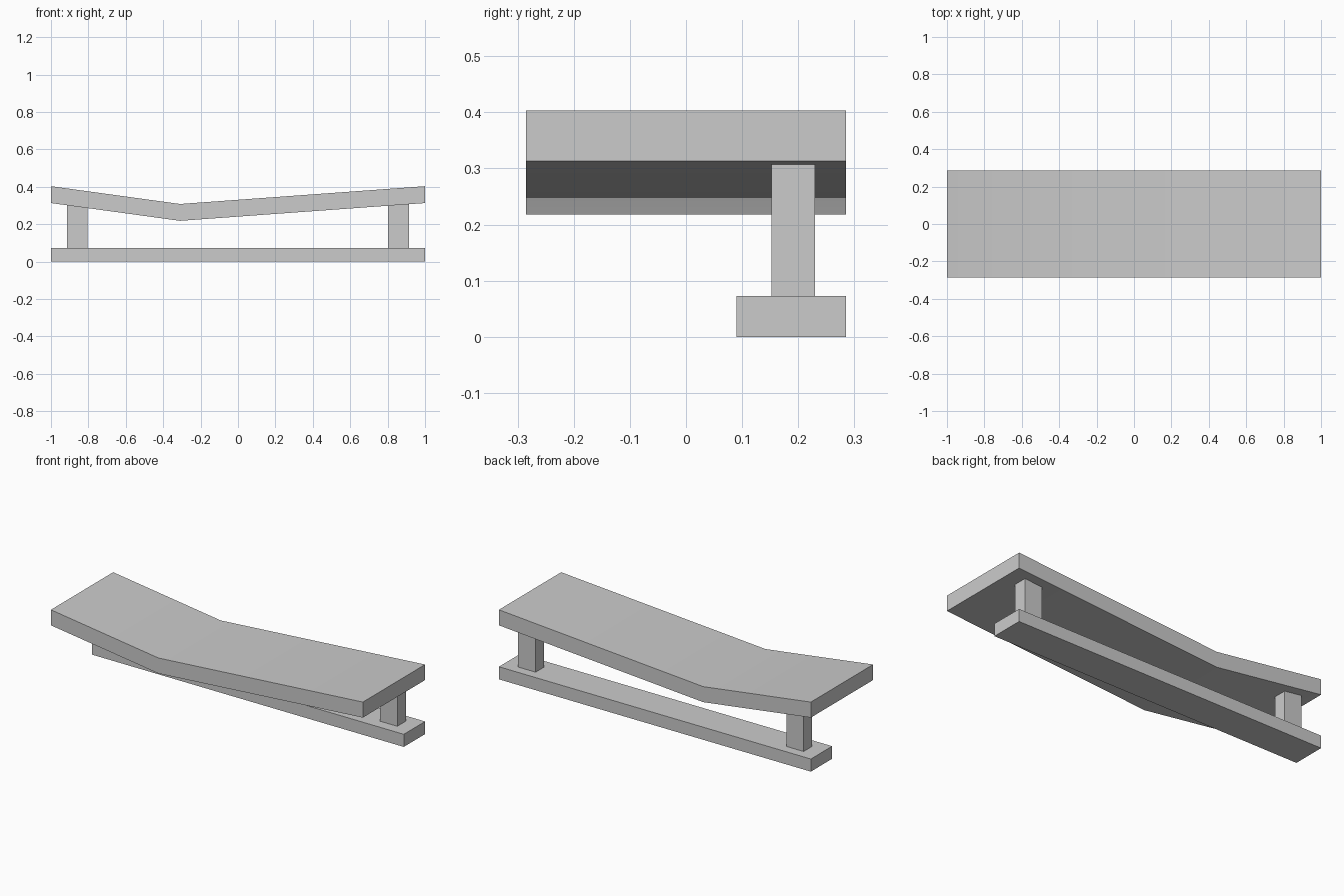
import bpy

cube = bpy.data.objects.get("Cube")
if cube:
    bpy.data.objects.remove(cube, do_unlink=True)

GREY = (0.6, 0.6, 0.6, 1.0)
mat = bpy.data.materials.new("light grey")
mat.use_nodes = True
mat.diffuse_color = GREY
mat.node_tree.nodes["Principled BSDF"].inputs["Base Color"].default_value = GREY


def extrude_profile(name, profile, y0, y1):
    """Extrude an x/z outline (counter-clockwise from the front) along y."""
    n = len(profile)
    verts = [(x, y, z) for y in (y0, y1) for x, z in profile]
    faces = [tuple(range(n)), tuple(reversed(range(n, 2 * n)))]
    faces += [(i, i + n, (i + 1) % n + n, (i + 1) % n) for i in range(n)]
    mesh = bpy.data.meshes.new(name)
    mesh.from_pydata(verts, [], faces)
    mesh.materials.append(mat)
    obj = bpy.data.objects.new(name, mesh)
    bpy.context.collection.objects.link(obj)
    bpy.ops.object.select_all(action='DESELECT')
    obj.select_set(True)
    bpy.context.view_layer.objects.active = obj
    bpy.ops.object.shade_smooth_by_angle()
    return obj


DIP_X, DIP_Z, END_Z, THICK = -0.31, 0.218, 0.313, 0.09
RAIL_TOP = 0.073


def underside(x):
    """Height of the bent slab's lower face at x."""
    end = -1 if x < DIP_X else 1
    return DIP_Z + (END_Z - DIP_Z) * (x - DIP_X) / (end - DIP_X)


# Bent slab
lower = [(-1, END_Z), (DIP_X, DIP_Z), (1, END_Z)]
upper = [(x, z + THICK) for x, z in reversed(lower)]
extrude_profile("bent_slab", lower + upper, -0.285, 0.285)

# Long rail on the ground along the back
extrude_profile("base_rail", [(-1, 0), (1, 0), (1, RAIL_TOP), (-1, RAIL_TOP)], 0.09, 0.285)

# Posts between the rail and the slab
for name, x0, x1 in (("right_post", -0.915, -0.805), ("left_post", 0.803, 0.915)):
    outline = [(x0, RAIL_TOP), (x1, RAIL_TOP), (x1, underside(x1)), (x0, underside(x0))]
    extrude_profile(name, outline, 0.152, 0.23)
